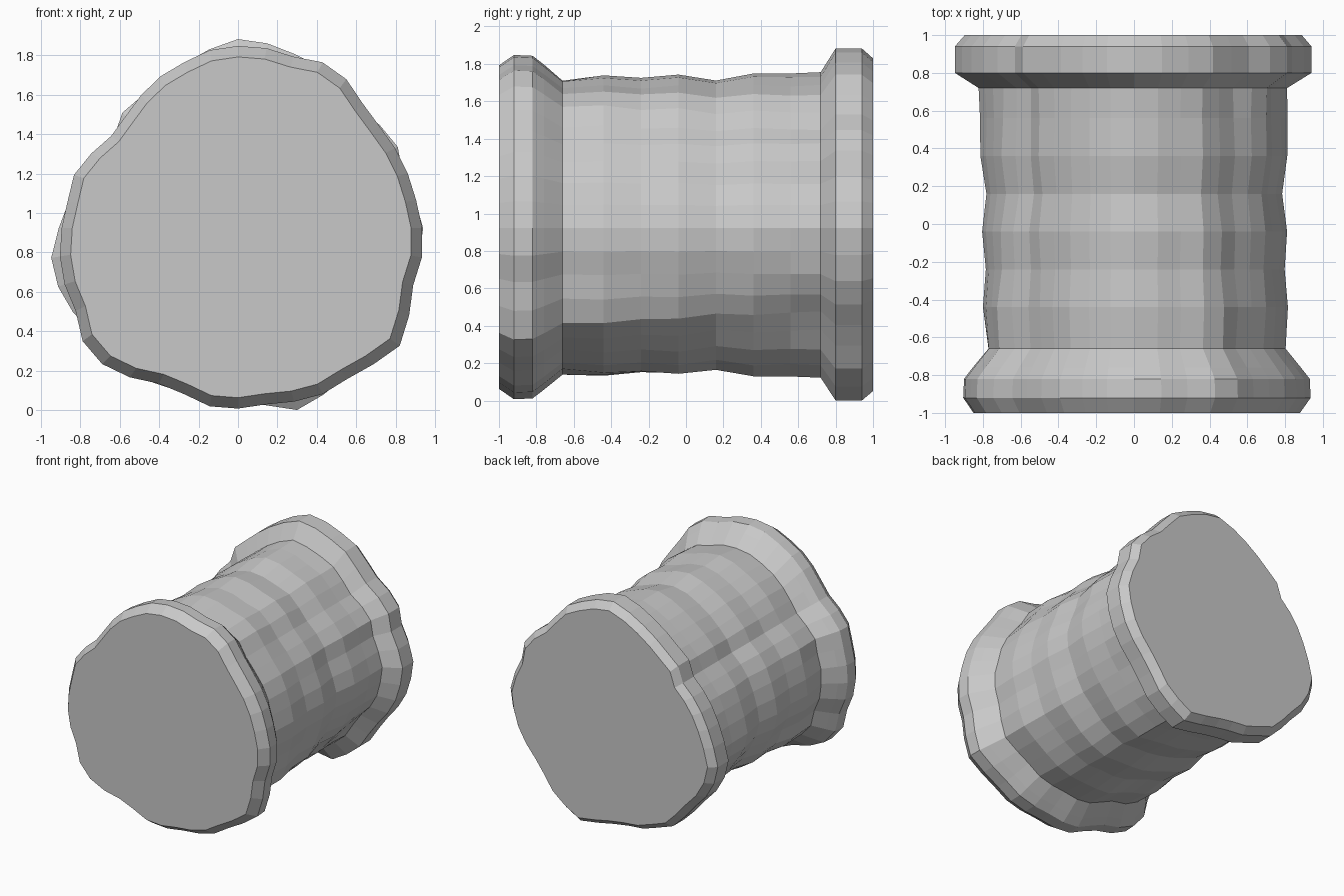
import bpy
import bmesh
import math
import random

SIDES = 40
CENTRE_Z = 0.93

# Remove the default cube only
default_cube = bpy.data.objects.get("Cube")
if default_cube:
    bpy.data.objects.remove(default_cube, do_unlink=True)


def make_material(name, colour):
    material = bpy.data.materials.new(name)
    material.use_nodes = True
    material.diffuse_color = colour
    material.node_tree.nodes["Principled BSDF"].inputs["Base Color"].default_value = colour
    return material


# Irregular outlines of the two flanges: radius in hundredths, counter-clockwise from +x
front_outline = [94, 92, 91, 90, 89, 90, 94, 95, 92, 93, 93, 92, 89, 87, 84, 81, 80, 84, 88, 88,
                 90, 92, 93, 93, 98, 98, 94, 89, 89, 92, 92, 91, 93, 95, 95, 98, 102, 98, 94, 95]
rear_outline = [94, 91, 88, 91, 89, 86, 88, 92, 93, 95, 96, 92, 88, 85, 83, 83, 78, 81, 84, 87,
                91, 96, 96, 94, 91, 91, 92, 89, 88, 86, 87, 91, 97, 95, 93, 89, 88, 90, 92, 93]

# Stations along the barrel: position and scale of the outline
front_flange = [(-1, .935), (-.92, .995), (-.82, .99), (-.76, .94)]
barrel = [(-.66, .85), (-.44, .87), (-.24, .85), (-.04, .865),
          (.16, .835), (.36, .865), (.56, .86), (.72, .865)]
rear_flange = [(.8, 1), (.94, 1), (1, .945)]


def outline_radius(index, y):
    """Blend from the front outline to the rear one along the length."""
    blend = min(max((y + .7) / 1.4, 0), 1)
    front, rear = front_outline[index], rear_outline[index]
    return (front + (rear - front) * blend) / 100


def add_ring(bm, y, scale, wobble):
    ring = []
    for index in range(SIDES):
        angle = math.tau * index / SIDES
        radius = outline_radius(index, y) * scale + random.uniform(-wobble, wobble)
        ring.append(bm.verts.new((radius * math.cos(angle), y,
                                  CENTRE_Z + radius * math.sin(angle))))
    return ring


def bridge(bm, first, second):
    for index in range(SIDES):
        after = (index + 1) % SIDES
        bm.faces.new((first[index], first[after], second[after], second[index]))


# Loft the flanged barrel and close both ends
random.seed(4)
bm = bmesh.new()
rings = [add_ring(bm, y, scale, 0) for y, scale in front_flange]
rings += [add_ring(bm, y, scale, .004) for y, scale in barrel]
rings += [add_ring(bm, y, scale, 0) for y, scale in rear_flange]
for first, second in zip(rings, rings[1:]):
    bridge(bm, first, second)
bm.faces.new(rings[0])
bm.faces.new(rings[-1])
bmesh.ops.recalc_face_normals(bm, faces=bm.faces)

# Rest the lowest point on the ground
lowest = min(vert.co.z for vert in bm.verts)
bmesh.ops.translate(bm, verts=bm.verts, vec=(0, 0, -lowest))

mesh = bpy.data.meshes.new("flanged_barrel")
bm.to_mesh(mesh)
bm.free()
mesh.materials.append(make_material("plain grey", (.58, .58, .58, 1)))
flanged_barrel = bpy.data.objects.new("flanged_barrel", mesh)
bpy.context.collection.objects.link(flanged_barrel)
